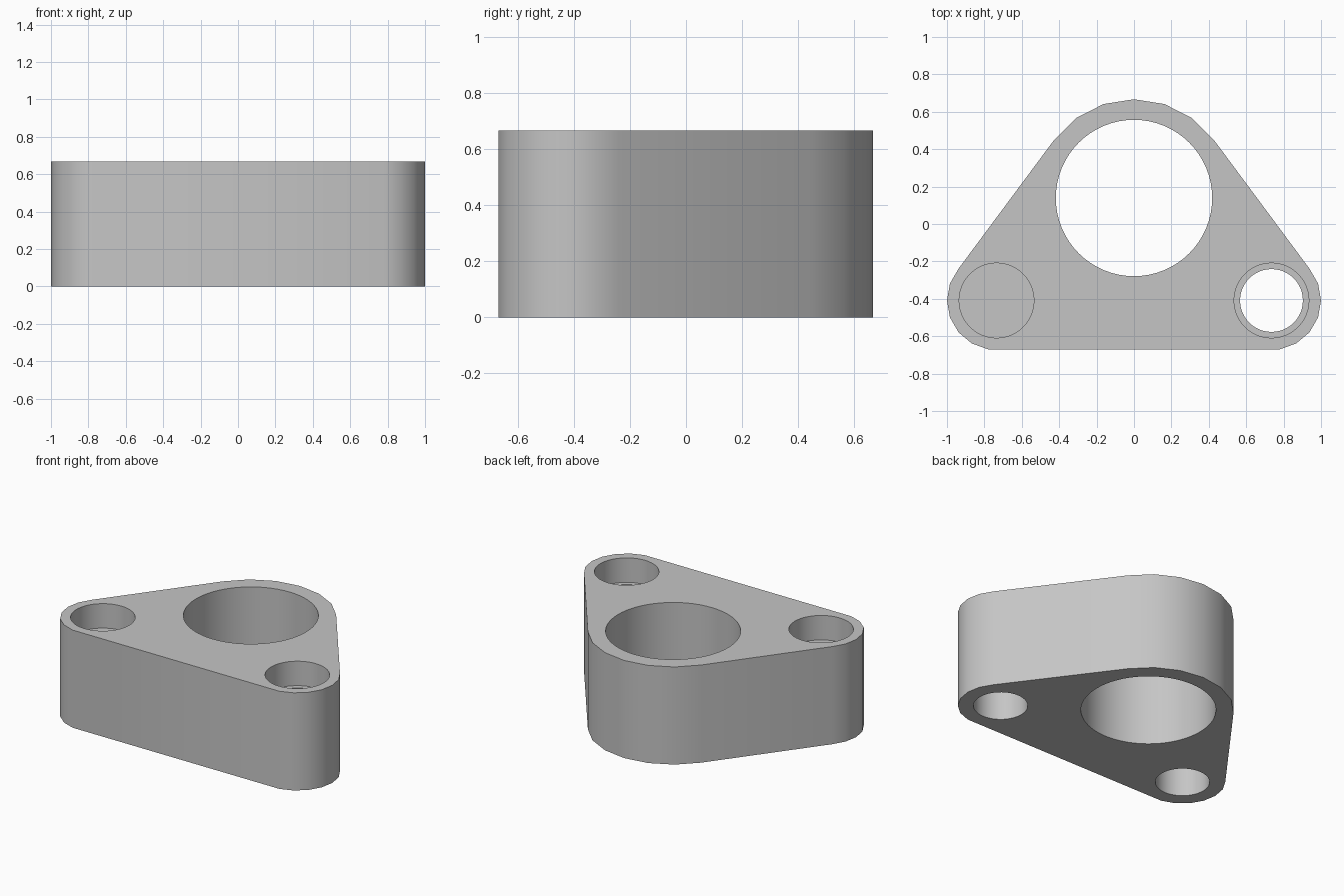
import bpy, bmesh, math

if "Cube" in bpy.data.objects:
    bpy.data.objects.remove(bpy.data.objects["Cube"])

H = 0.667            # body height
LEDGE = 0.5          # counterbore floor height
SIDE_X, SIDE_Y = 0.735, -0.409
BORE_Y = 0.139

grey = bpy.data.materials.new("plain grey")
grey.diffuse_color = (0.56, 0.56, 0.56, 1)
grey.use_nodes = True
grey.node_tree.nodes["Principled BSDF"].inputs["Base Color"].default_value = grey.diffuse_color


def ring(x, y, r, n):
    return [(x + r * math.cos(2 * math.pi * i / n),
             y + r * math.sin(2 * math.pi * i / n)) for i in range(n)]


def make_object(name, bm):
    mesh = bpy.data.meshes.new(name)
    bm.to_mesh(mesh)
    bm.free()
    obj = bpy.data.objects.new(name, mesh)
    bpy.context.collection.objects.link(obj)
    mesh.materials.append(grey)
    return obj


def cylinder(name, x, y, r, z0, z1, n):
    bm = bmesh.new()
    base = bm.faces.new([bm.verts.new((px, py, z0)) for px, py in ring(x, y, r, n)])
    top = bmesh.ops.extrude_face_region(bm, geom=[base])["geom"]
    bmesh.ops.translate(bm, vec=(0, 0, z1 - z0),
                        verts=[v for v in top if isinstance(v, bmesh.types.BMVert)])
    bmesh.ops.recalc_face_normals(bm, faces=bm.faces)
    return make_object(name, bm)


# Rounded triangular block: hull around one large and two small bosses
outline = ring(0, BORE_Y, 0.528, 20)
for s in (-1, 1):
    outline += ring(s * SIDE_X, SIDE_Y, 0.265, 18)
bm = bmesh.new()
for x, y in outline:
    for z in (0, H):
        bm.verts.new((x, y, z))
hull = bmesh.ops.convex_hull(bm, input=bm.verts)
loose = {v for v in hull["geom_interior"] + hull["geom_unused"]
         if isinstance(v, bmesh.types.BMVert)}
bmesh.ops.delete(bm, geom=list(loose), context='VERTS')
bmesh.ops.dissolve_limit(bm, angle_limit=math.radians(1), verts=bm.verts, edges=bm.edges)
bmesh.ops.recalc_face_normals(bm, faces=bm.faces)
block = make_object("mounting_block", bm)

# Main bore and the two stepped screw holes
cutters = [cylinder("bore_cutter", 0, BORE_Y, 0.418, -0.1, H + 0.1, 64)]
for s in (-1, 1):
    cutters.append(cylinder("screw_cutter", s * SIDE_X, SIDE_Y, 0.168, -0.1, H + 0.05, 48))
    cutters.append(cylinder("counterbore_cutter", s * SIDE_X, SIDE_Y, 0.2, LEDGE, H + 0.1, 48))

bpy.context.view_layer.objects.active = block
block.select_set(True)
for c in cutters:
    mod = block.modifiers.new("hole", 'BOOLEAN')
    mod.operation = 'DIFFERENCE'
    mod.solver = 'EXACT'
    mod.object = c
    bpy.ops.object.modifier_apply(modifier=mod.name)
    bpy.data.objects.remove(c)
bpy.ops.object.shade_smooth_by_angle(angle=math.radians(35))

# Thin web closing the left screw hole at its ledge
bm = bmesh.new()
bm.faces.new([bm.verts.new((x, y, LEDGE)) for x, y in ring(-SIDE_X, SIDE_Y, 0.168, 48)])
make_object("left_hole_web", bm)
